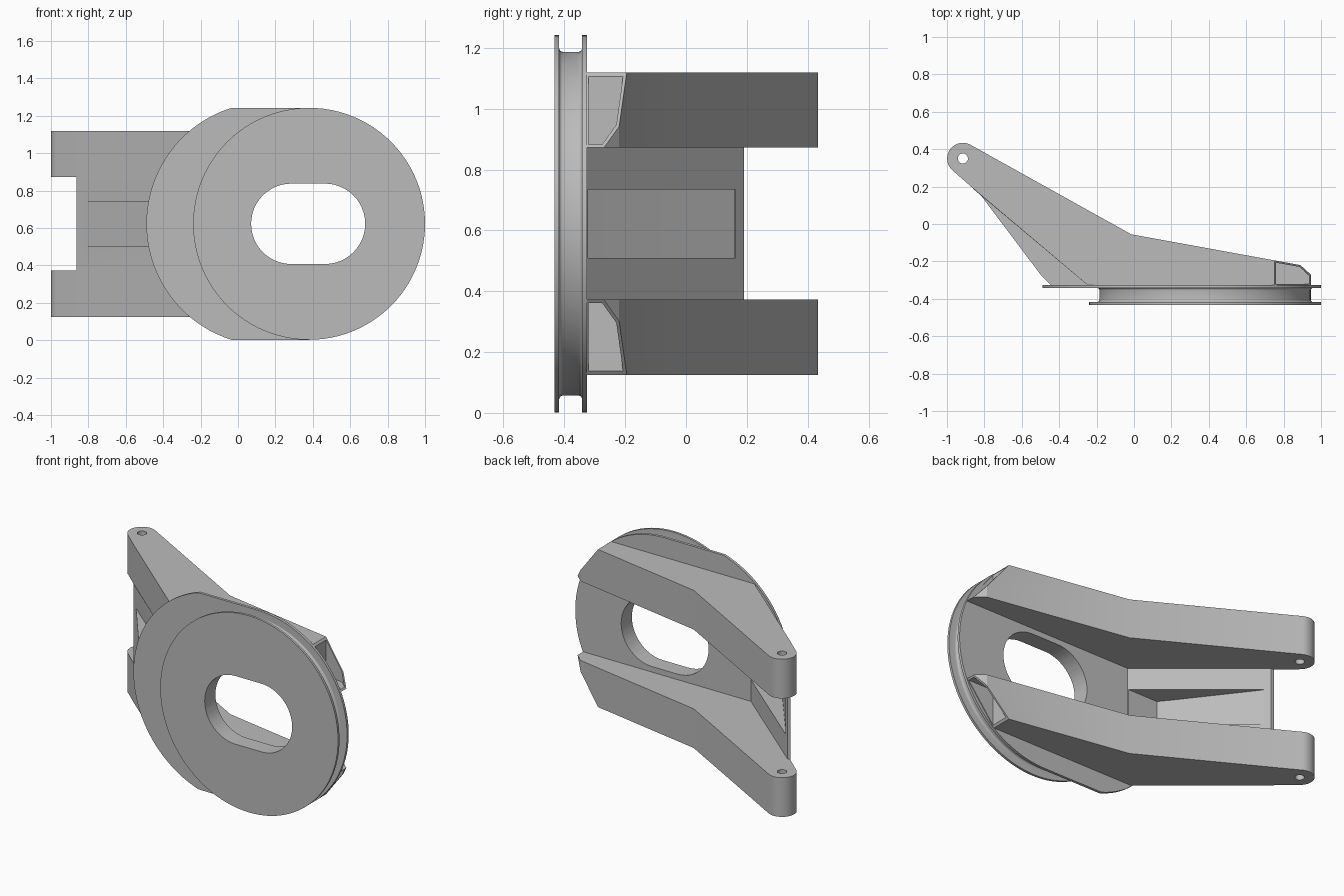
import bpy, bmesh, math
from mathutils import Vector

if "Cube" in bpy.data.objects:
    bpy.data.objects.remove(bpy.data.objects["Cube"], do_unlink=True)

GREY = (0.5, 0.5, 0.5, 1)
mat = bpy.data.materials.new("plain grey")
mat.use_nodes = True
mat.diffuse_color = GREY
mat.node_tree.nodes["Principled BSDF"].inputs["Base Color"].default_value = GREY

MID = 0.622        # height of the horizontal symmetry plane
BACK = -0.325      # rear face of the mounting plate


def arc(cx, cy, r, start, end, n):
    """Points on an arc, angles in degrees."""
    angles = [math.radians(start + (end - start) * i / n) for i in range(n + 1)]
    return [(cx + r * math.cos(a), cy + r * math.sin(a)) for a in angles]


def add(name, bm):
    bmesh.ops.recalc_face_normals(bm, faces=bm.faces)
    mesh = bpy.data.meshes.new(name)
    bm.to_mesh(mesh)
    bm.free()
    mesh.materials.append(mat)
    ob = bpy.data.objects.new(name, mesh)
    bpy.context.collection.objects.link(ob)
    return ob


def prism(name, points, lo, hi, axis="z", cut=None):
    """Extrude an outline along z (x, y outline) or along y (x, z outline)."""
    bm = bmesh.new()
    place = (lambda u, v, d: (u, v, d)) if axis == "z" else (lambda u, v, d: (u, d, v))
    face = bm.faces.new([bm.verts.new(place(u, v, lo)) for u, v in points])
    new = bmesh.ops.extrude_face_region(bm, geom=[face])["geom"]
    move = Vector(place(0, 0, hi - lo))
    bmesh.ops.translate(bm, vec=move, verts=[g for g in new if isinstance(g, bmesh.types.BMVert)])
    if cut:
        geom = bm.verts[:] + bm.edges[:] + bm.faces[:]
        bmesh.ops.bisect_plane(bm, geom=geom, plane_co=cut[0], plane_no=cut[1], clear_outer=True)
        bmesh.ops.holes_fill(bm, edges=[e for e in bm.edges if e.is_boundary], sides=0)
    return add(name, bm)


def combine(ob, tool, operation="DIFFERENCE"):
    mod = ob.modifiers.new("combine", "BOOLEAN")
    mod.operation, mod.object, mod.solver = operation, tool, "EXACT"
    bpy.context.view_layer.objects.active = ob
    bpy.ops.object.modifier_apply(modifier=mod.name)


def discard(ob):
    bpy.data.objects.remove(ob, do_unlink=True)


# Round front flange and grooved drum, turned about the y axis
rim, drum, fillet = 0.62, 0.565, 0.012
profile = [(0, -0.432), (rim, -0.432), (rim, -0.417)]
profile += arc(drum + fillet, -0.417 + fillet, fillet, 270, 180, 4)
profile += arc(drum + fillet, -0.342 - fillet, fillet, 180, 90, 4)
profile += [(drum + fillet, -0.335), (0, -0.335)]
bm = bmesh.new()
verts = [bm.verts.new((r, y, 0)) for r, y in profile]
edges = [bm.edges.new(pair) for pair in zip(verts, verts[1:])]
bmesh.ops.spin(bm, geom=verts + edges, cent=(0, 0, 0), axis=(0, 1, 0),
               angle=math.tau, steps=96)
bmesh.ops.remove_doubles(bm, verts=bm.verts, dist=1e-5)
bmesh.ops.translate(bm, vec=(0.38, 0, MID), verts=bm.verts)
grooved_disc = add("grooved_disc", bm)

# Wide mounting plate behind the disc
lean = math.degrees(math.asin(rim / 0.65))
outline = arc(0.38, MID, rim, -90, 90, 48) + arc(0.16, MID, 0.65, 180 - lean, 180 + lean, 40)
mounting_plate = prism("mounting_plate", outline, -0.342, BACK, "y")

# Rounded slot through disc and plate
slot = arc(0.465, MID, 0.215, -90, 90, 24) + arc(0.285, MID, 0.215, 90, 270, 24)
slot_cutter = prism("slot_cutter", slot, -0.6, -0.2, "y")
for part in (grooved_disc, mounting_plate):
    combine(part, slot_cutter)
discard(slot_cutter)

# Two swept arms with a pin hole and a hollow bevelled end
arm = arc(-0.915, 0.35, 0.084, 60, 230, 24)
arm += [(-0.86, 0.19), (-0.25, BACK), (0.945, BACK), (0.945, -0.27), (0.89, -0.22), (-0.015, -0.055)]
pocket = [(0.76, -0.32), (0.937, -0.32), (0.937, -0.276), (0.885, -0.229), (0.76, -0.207)]
arms = []
for name, side in (("upper_arm", 1), ("lower_arm", -1)):
    near, far = MID + side * 0.25, MID + side * 0.497
    cut = (Vector((0.75, 0, far)), Vector((0.247, 0, side * 0.195)))
    ob = prism(name, arm, near, far, cut=cut)
    tools = [prism("pin_cutter", arc(-0.915, 0.35, 0.027, 0, 345, 23), -1, 2),
             prism("end_cutter", pocket, near + side * 0.01, far - side * 0.01)]
    for tool in tools:
        combine(ob, tool)
        discard(tool)
    arms.append(ob)

# Slanted web joining the arms, with a hollow wedge on its front
web = prism("web", [(-0.863, 0.19), (-0.25, BACK), (-0.225, BACK), (-0.84, 0.19)],
            MID - 0.252, MID + 0.252)
wedge = prism("wedge", [(-0.83, 0.168), (-0.5, -0.27), (-0.445, BACK), (-0.24, BACK), (-0.82, 0.164)],
              MID - 0.123, MID + 0.123)
hollow = prism("hollow_cutter", [(-0.81, 0.16), (-0.488, -0.26), (-0.437, -0.322),
                                 (-0.19, -0.322), (-0.79, 0.18)], MID - 0.113, MID + 0.113)
combine(web, wedge, "UNION")
combine(web, hollow)
discard(wedge)
discard(hollow)

# Smooth round walls, crisp edges
bpy.ops.object.select_all(action="DESELECT")
for ob in [grooved_disc, mounting_plate, web] + arms:
    ob.select_set(True)
bpy.context.view_layer.objects.active = grooved_disc
bpy.ops.object.shade_smooth_by_angle(angle=math.radians(25))
